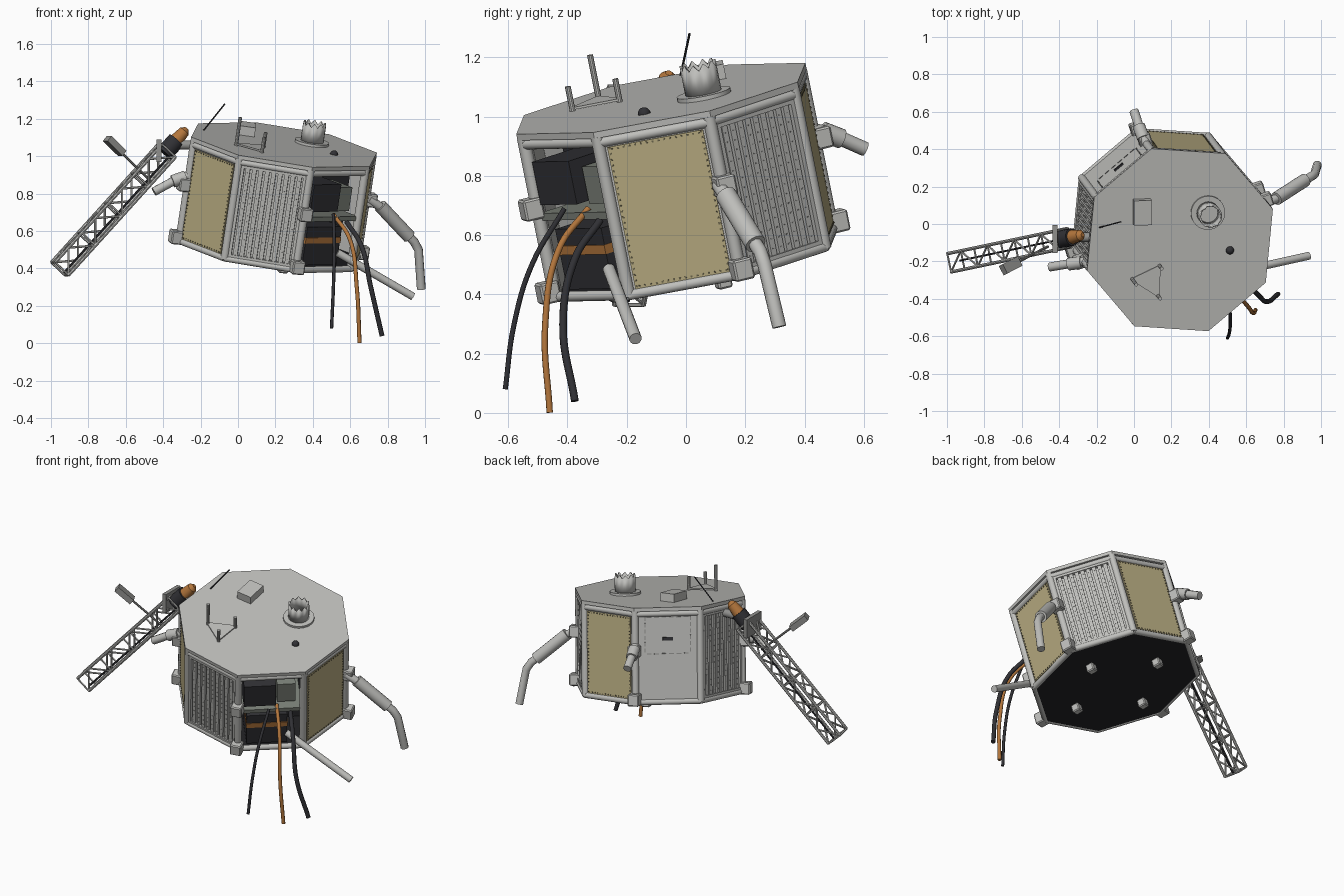
import bpy, bmesh
from math import radians, cos, sin, pi
from mathutils import Matrix, Vector

if "Cube" in bpy.data.objects:
    bpy.data.objects.remove(bpy.data.objects["Cube"])


def material(name, r, g, b):
    m = bpy.data.materials.new(name)
    m.use_nodes = True
    m.diffuse_color = (r, g, b, 1)
    m.node_tree.nodes["Principled BSDF"].inputs["Base Color"].default_value = (r, g, b, 1)
    return m


LIGHT = material("light_grey", .52, .52, .50)
MID = material("mid_grey", .28, .28, .27)
GOLD = material("gold_foil", .50, .43, .23)
BROWN = material("dark_gold", .16, .14, .08)
DARK = material("charcoal", .03, .03, .035)
BLACK = material("black", .014, .014, .016)
ORANGE = material("orange", .45, .18, .045)
GREEN = material("green_grey", .20, .22, .19)

# Tilted frame of the hull: origin at the centre of the roof
N = Vector((.146, -.194, .970)).normalized()
EX = (Vector((1, 0, 0)) - N * N.x).normalized()
EY = N.cross(EX)
HULL = Matrix.Translation((.246, -.085, 1.061)) @ Matrix((EX, EY, N)).transposed().to_4x4()
R, AP, H, EDGE = .525, .485, .585, .402
CORNERS = [radians(17 + 45 * k) for k in range(8)]
WORLD = Matrix.Identity(4)


def polar(r, a, z):
    return Vector((r * cos(a), r * sin(a), z))


def face(deg):
    """Frame of one hull side: x along it, -y outward, z up."""
    return HULL @ Matrix.Rotation(radians(deg + 90), 4, 'Z')


def box(bm, lo, hi, m=WORLD):
    lo, hi = Vector(lo), Vector(hi)
    bmesh.ops.create_cube(bm, size=1, matrix=m @ Matrix.Translation((lo + hi) / 2)
                          @ Matrix.Diagonal((*(hi - lo), 1)))


def rod(bm, a, b, r, sides=12, r2=None):
    a, b = Vector(a), Vector(b)
    d = b - a
    m = Matrix.Translation((a + b) / 2) @ d.to_track_quat('Z', 'Y').to_matrix().to_4x4()
    bmesh.ops.create_cone(bm, cap_ends=True, segments=sides, radius1=r,
                          radius2=r if r2 is None else r2, depth=d.length, matrix=m)


def finish(name, bm, mat, m=HULL):
    me = bpy.data.meshes.new(name)
    bm.to_mesh(me)
    bm.free()
    me.materials.append(mat)
    ob = bpy.data.objects.new(name, me)
    ob.matrix_world = m
    bpy.context.collection.objects.link(ob)
    return ob


def one_box(name, mat, lo, hi, m=HULL):
    bm = bmesh.new()
    box(bm, lo, hi)
    return finish(name, bm, mat, m)


def one_rod(name, mat, a, b, r, m=WORLD, sides=16, r2=None):
    bm = bmesh.new()
    rod(bm, a, b, r, sides, r2)
    return finish(name, bm, mat, m)


def cable(name, mat, pts, r, kind='BEZIER'):
    cu = bpy.data.curves.new(name, 'CURVE')
    cu.dimensions, cu.bevel_depth, cu.bevel_resolution = '3D', r, 3
    cu.use_fill_caps = True
    sp = cu.splines.new(kind)
    ps = sp.bezier_points if kind == 'BEZIER' else sp.points
    ps.add(len(pts) - 1)
    for p, co in zip(ps, pts):
        if kind == 'BEZIER':
            p.co, p.handle_left_type, p.handle_right_type = co, 'AUTO', 'AUTO'
        else:
            p.co = (*co, 1)
    cu.materials.append(mat)
    bpy.context.collection.objects.link(bpy.data.objects.new(name, cu))


def octagon(name, mat, r, z0, z1):
    bm = bmesh.new()
    vs = [bm.verts.new(polar(r, a, z0)) for a in CORNERS]
    f = bm.faces.new(vs)
    ex = bmesh.ops.extrude_face_region(bm, geom=[f])
    top = [v for v in ex["geom"] if isinstance(v, bmesh.types.BMVert)]
    bmesh.ops.translate(bm, verts=top, vec=(0, 0, z1 - z0))
    bmesh.ops.recalc_face_normals(bm, faces=bm.faces)
    return finish(name, bm, mat)


# Hull shell: roof, floor, corner posts and rails
octagon("roof", LIGHT, R, -.022, 0)
octagon("floor", BLACK, .50, -H, -H + .02)
bm = bmesh.new()
for i, a in enumerate(CORNERS):
    b = CORNERS[(i + 1) % 8]
    rod(bm, polar(.503, a, -H + .01), polar(.503, a, -.02), .022)
    for z in (-.04, -H + .015):
        rod(bm, polar(.505, a, z), polar(.505, b, z), .018)
finish("frame_posts_and_rails", bm, LIGHT)

# Gold windows with a riveted border
for deg in (-5.5, 84.5, 219.5):
    m = face(deg)
    one_box("window_backing", LIGHT, (-.185, -.470, -.57), (.185, -.452, -.03), m)
    one_box("window_foil", GOLD, (-.165, -.476, -.553), (.165, -.468, -.06), m)
    bm = bmesh.new()
    for i in range(25):
        z = -.545 + i * .02
        for s in (-1, 1):
            box(bm, (s * .158 - .003, -.479, z - .003), (s * .158 + .003, -.47, z + .003))
    for i in range(16):
        x = -.15 + i * .02
        for z in (-.545, -.068):
            box(bm, (x - .003, -.479, z - .003), (x + .003, -.47, z + .003))
    finish("window_rivets", bm, BROWN, m)

# Ribbed, perforated panels
for deg in (-95.5, 39.5, 174.5):
    m = face(deg)
    bm, holes = bmesh.new(), bmesh.new()
    box(bm, (-.185, -.452, -.57), (.185, -.44, -.03))
    for s in (-1, 1):
        box(bm, (s * .172 - .012, -.478, -.57), (s * .172 + .012, -.45, -.03))
        box(bm, (-.17, -.478, -.305 + s * .25 - .012), (.17, -.45, -.305 + s * .25 + .012))
    for i in range(9):
        x = -.14 + i * .035
        box(bm, (x - .012, -.472, -.55), (x + .012, -.45, -.06))
        for k in range(14):
            z = -.52 + k * .033
            box(holes, (x - .003, -.4735, z - .002), (x + .003, -.471, z + .002))
    finish("ribbed_panel", bm, LIGHT, m)
    finish("panel_holes", holes, MID, m)

# Door with a dashed outline and a handle
door = face(129.5)
one_box("door", LIGHT, (-.185, -.474, -.57), (.185, -.452, -.03), door)
bm = bmesh.new()
for i in range(6):
    x, z = -.125 + i * .044, -.27 + i * .038
    for zz in (-.28, -.06):
        box(bm, (x, -.477, zz - .003), (x + .028, -.47, zz + .003))
    for s in (-1, 1):
        box(bm, (s * .135 - .003, -.477, z), (s * .135 + .003, -.47, z + .024))
finish("door_seams", bm, MID, door)
one_box("door_handle", DARK, (-.03, -.482, -.2), (.03, -.47, -.18), door)

# Equipment bay
bay = face(-50.5)
one_box("bay_back_wall", DARK, (-.32, -.2, -.57), (.32, -.18, -.022), bay)
one_box("bay_shelf", GREEN, (-.185, -.47, -.305), (.185, -.2, -.28), bay)
one_box("upper_unit", DARK, (-.16, -.475, -.25), (.03, -.25, -.1), bay)
one_box("upper_side_unit", GREEN, (.04, -.43, -.26), (.15, -.25, -.13), bay)
one_box("lower_unit", DARK, (-.14, -.45, -.55), (.10, -.22, -.34), bay)
one_box("lower_unit_band", ORANGE, (-.143, -.454, -.43), (.103, -.22, -.398), bay)

# Clamps on every second post and feet below the floor
bm = bmesh.new()
for a in CORNERS[::2]:
    m = Matrix.Rotation(a, 4, 'Z')
    for z in (-.26, -.55):
        box(bm, (.49, -.034, z - .036), (.558, .034, z + .036), m)
    box(bm, (.265, -.025, -H - .05), (.315, .025, -H), m)
bmesh.ops.bevel(bm, geom=bm.edges[:], offset=.006, segments=1, affect='EDGES')
finish("clamps_and_feet", bm, LIGHT)

# Broken pipes
cable("long_pipe", LIGHT, [(.70, .11, .77), (.76, .135, .73), (.94, .25, .545),
                           (.965, .265, .50), (.98, .315, .29)], .024, 'POLY')
one_rod("long_pipe_sleeve", LIGHT, (.76, .135, .735), (.915, .235, .57), .036)
cable("back_pipe", LIGHT, [(.07, .42, .955), (.04, .48, .945), (0, .605, .89)], .025, 'POLY')
one_rod("back_pipe_sleeve", LIGHT, (.05, .46, .95), (.025, .525, .925), .034)
cable("side_pipe", LIGHT, [(-.26, -.2, .90), (-.33, -.21, .875), (-.45, -.23, .81)], .024, 'POLY')
one_rod("side_pipe_sleeve", LIGHT, (-.28, -.205, .89), (-.35, -.215, .865), .034)
one_rod("lower_strut", LIGHT, (.53, -.26, .485), (.935, -.17, .25), .021)

# Hanging cables
cable("left_cable", DARK, [(.51, -.41, .69), (.515, -.52, .5), (.51, -.58, .3), (.50, -.61, .08)], .009)
cable("middle_cable", ORANGE, [(.51, -.33, .69), (.60, -.43, .55), (.635, -.475, .3), (.65, -.46, .001)], .011)
cable("right_cable", DARK, [(.58, -.29, .65), (.66, -.375, .52), (.71, -.415, .3), (.77, -.375, .04)], .013)

# Roof fittings: torn chimney, box, bracket, dome and aerial
one_rod("chimney_flange", LIGHT, (.15, .145, -.005), (.15, .145, .014), .092, HULL, 32)
bm = bmesh.new()
n = 20
rings = [[bm.verts.new(Vector((.15, .145, 0)) + polar(.062, 2 * pi * i / n, z if z < .05 or i % 2 else z - .022))
          for i in range(n)] for z in (.01, .118)]
for i in range(n):
    j = (i + 1) % n
    bm.faces.new((rings[0][i], rings[0][j], rings[1][j], rings[1][i]))
sol = finish("chimney", bm, LIGHT).modifiers.new("wall", 'SOLIDIFY')
sol.thickness = .01
one_box("roof_box", LIGHT, (-.255, .095, -.005), (-.16, .23, .05))
tri = [(-.105, -.13), (-.27, -.205), (-.115, -.31)]
bm = bmesh.new()
f = bm.faces.new([bm.verts.new((x, y, .004)) for x, y in tri])
ex = bmesh.ops.extrude_face_region(bm, geom=[f])
bmesh.ops.translate(bm, verts=[v for v in ex["geom"] if isinstance(v, bmesh.types.BMVert)], vec=(0, 0, .008))
bmesh.ops.recalc_face_normals(bm, faces=bm.faces)
for (x, y), h in zip(tri, (.08, .155, .085)):
    x, y = x * .9 - .016, y * .9 - .021
    rod(bm, (x, y, 0), (x, y, h), .010, 10)
finish("antenna_bracket", bm, LIGHT)
bm = bmesh.new()
bmesh.ops.create_uvsphere(bm, u_segments=16, v_segments=8, radius=.022,
                          matrix=Matrix.Translation((.27, -.065, 0)))
finish("roof_dome", bm, DARK)
one_rod("aerial", DARK, (-.19, -.02, 1.13), (-.07, .012, 1.28), .004, sides=6)

# Lattice boom with its motor
start, end = Vector((-.38, -.08, 1.03)), Vector((-.952, -.2, .398))
axis = (end - start).normalized()
side = axis.cross(Vector((0, 0, 1))).normalized()
up = side.cross(axis)
corner = [side * s * .05 + up * t * .05 for s, t in ((-1, -1), (1, -1), (1, 1), (-1, 1))]
bm = bmesh.new()
bays = 8
for k in range(4):
    c, d = corner[k], corner[(k + 1) % 4]
    rod(bm, start + c, end + c, .009, 8)
    for i in range(bays + 1):
        p, q = start.lerp(end, i / bays), start.lerp(end, (i + 1) / bays)
        if i % 2 == 0:
            rod(bm, p + c, p + d, .006, 6)
        if i < bays:
            rod(bm, p + (c if i % 2 else d), q + (d if i % 2 else c), .006, 6)
finish("lattice_boom", bm, LIGHT, WORLD)
one_rod("boom_cable", DARK, start - up * .03, end - up * .03, .006, sides=6)
one_rod("boom_motor", DARK, start + axis * .02, start - axis * .075, .048)
one_rod("motor_cap", ORANGE, start - axis * .07, start - axis * .14, .038, r2=.03)
one_rod("motor_tip", ORANGE, start - axis * .14, start - axis * .16, .03, r2=.012)
bm = bmesh.new()
box(bm, (-.055, -.075, -.06), (-.03, .075, .06), Matrix.Translation(start))
rod(bm, start - axis * .04, (-.22, -.07, 1.06), .025)
finish("boom_mount", bm, MID, WORLD)

# Paddle on the boom
tip, root = Vector((-.70, -.245, 1.095)), Vector((-.46, -.12, .86))
one_rod("paddle_rod", MID, tip.lerp(root, .3), root, .007, sides=8)
m = Matrix.Translation(tip.lerp(root, .17)) @ (root - tip).to_track_quat('X', 'Z').to_matrix().to_4x4()
one_box("paddle", MID, (-.06, -.028, -.018), (.06, .028, .018), m)

# Smooth round parts, keep edges sharp
bpy.ops.object.select_all(action='DESELECT')
for ob in bpy.context.collection.objects:
    if ob.type == 'MESH':
        ob.select_set(True)
        bpy.context.view_layer.objects.active = ob
bpy.ops.object.shade_smooth_by_angle(angle=radians(35))
